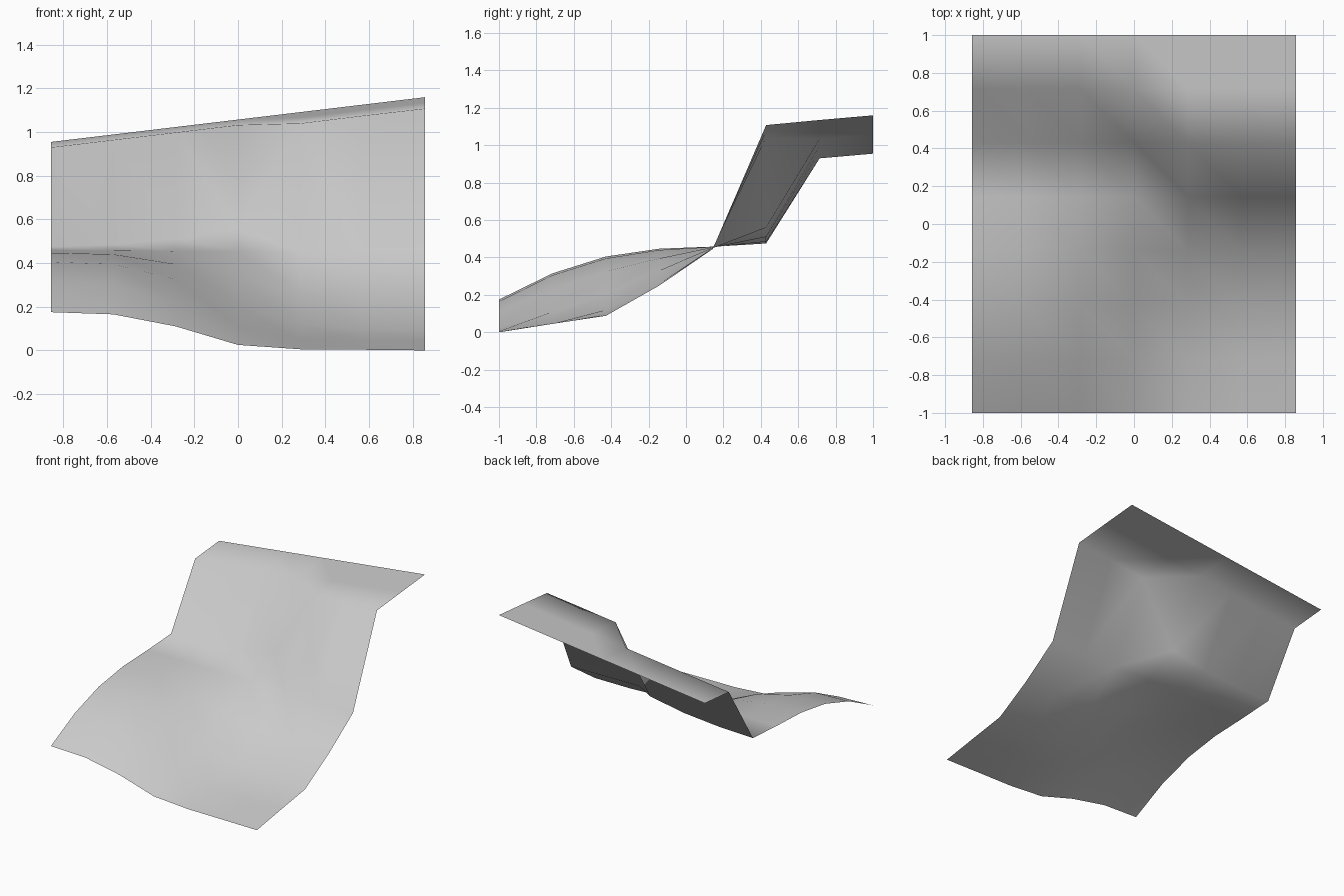
import bpy

if "Cube" in bpy.data.objects:
    bpy.data.objects.remove(bpy.data.objects["Cube"])

# Terrain heights: one row per step in y (front to back), seven steps in x (left to right)
HEIGHTS = [
    [0.175, 0.165, 0.110, 0.025, 0.005, 0.003, 0.000],
    [0.315, 0.305, 0.230, 0.110, 0.050, 0.045, 0.045],
    [0.405, 0.395, 0.325, 0.200, 0.120, 0.095, 0.088],
    [0.447, 0.440, 0.395, 0.330, 0.260, 0.250, 0.250],
    [0.458, 0.457, 0.455, 0.453, 0.450, 0.448, 0.445],
    [0.475, 0.485, 0.510, 0.560, 1.040, 1.075, 1.108],
]
# The upper plateau is an evenly tilted plane
for left, right in ((0.930, 1.135), (0.955, 1.160)):
    HEIGHTS.append([left + (right - left) * i / 6 for i in range(7)])

STEP = 2 / 7
COLS, ROWS = 7, 8

verts = [((i - 3) * STEP, -1 + j * STEP, HEIGHTS[j][i])
         for j in range(ROWS) for i in range(COLS)]

# Each cell is split from its back-left to its front-right corner
faces = []
for j in range(ROWS - 1):
    for i in range(COLS - 1):
        a = j * COLS + i
        b, c, d = a + 1, a + COLS + 1, a + COLS
        faces += [(a, b, d), (b, c, d)]

# Terrain patch
mesh = bpy.data.meshes.new("terrain_patch")
mesh.from_pydata(verts, [], faces)
mesh.polygons.foreach_set("use_smooth", [True] * len(mesh.polygons))
mesh.update()

grey = bpy.data.materials.new("light grey")
grey.diffuse_color = (0.6, 0.6, 0.6, 1)
grey.use_nodes = True
grey.node_tree.nodes["Principled BSDF"].inputs["Base Color"].default_value = grey.diffuse_color
mesh.materials.append(grey)

terrain = bpy.data.objects.new("terrain_patch", mesh)
bpy.context.collection.objects.link(terrain)
